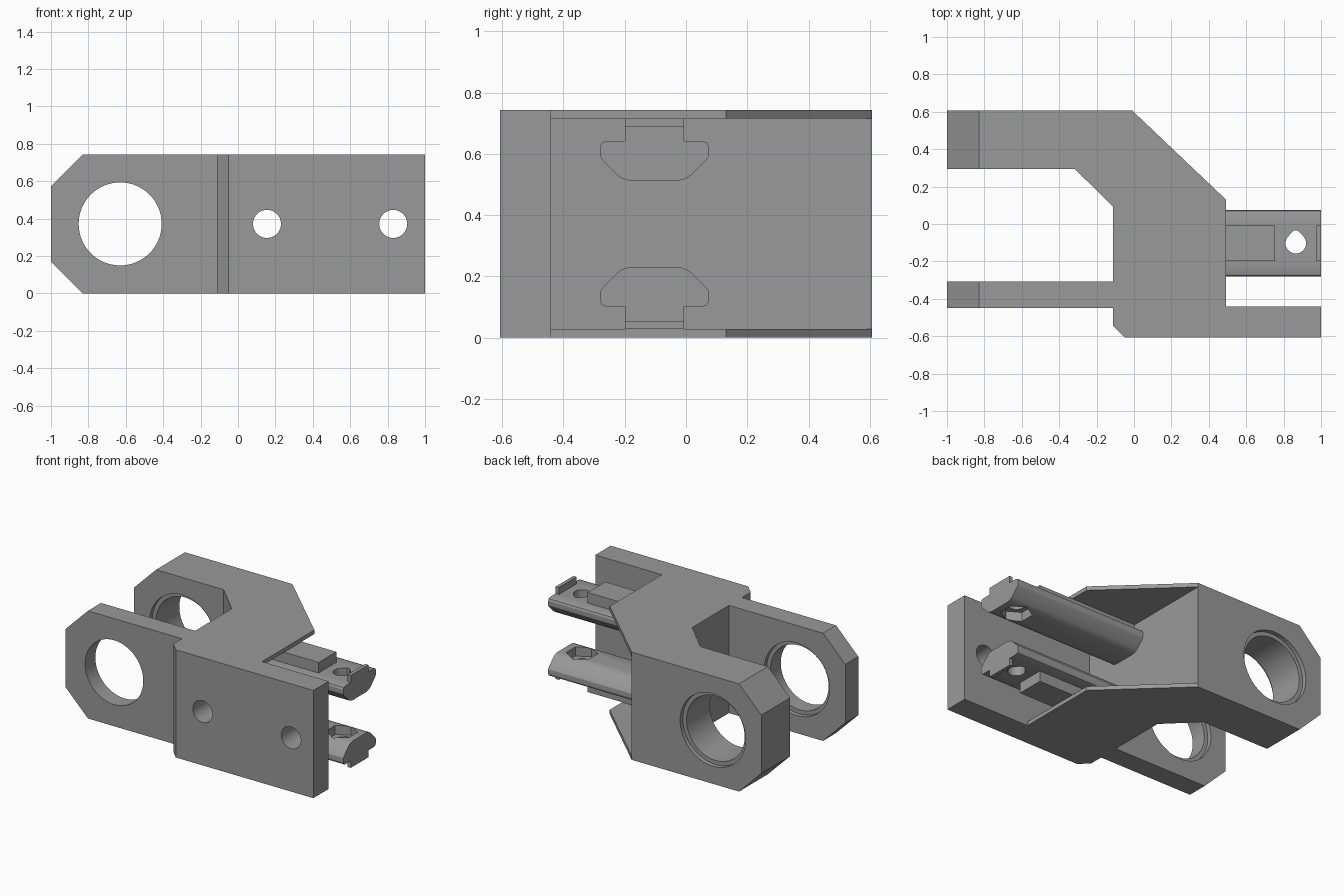
import bpy, bmesh, math

if "Cube" in bpy.data.objects:
    bpy.data.objects.remove(bpy.data.objects["Cube"])

H = 0.743          # overall height
MID = H / 2
RAIL_Y = -0.103    # rail centre line

grey = bpy.data.materials.new("plain grey")
grey.diffuse_color = (0.32, 0.32, 0.32, 1)
grey.use_nodes = True
grey.node_tree.nodes["Principled BSDF"].inputs["Base Color"].default_value = grey.diffuse_color


def prism(name, pts, axis, lo, hi):
    """Extrude a 2D outline along an axis (x: y,z / y: x,z / z: x,y)."""
    place = {"x": lambda a, b, t: (t, a, b),
             "y": lambda a, b, t: (a, t, b),
             "z": lambda a, b, t: (a, b, t)}[axis]
    bm = bmesh.new()
    low = [bm.verts.new(place(a, b, lo)) for a, b in pts]
    high = [bm.verts.new(place(a, b, hi)) for a, b in pts]
    bm.faces.new(low)
    bm.faces.new(high)
    n = len(pts)
    for i in range(n):
        j = (i + 1) % n
        bm.faces.new((low[i], low[j], high[j], high[i]))
    bmesh.ops.recalc_face_normals(bm, faces=bm.faces)
    mesh = bpy.data.meshes.new(name)
    bm.to_mesh(mesh)
    bm.free()
    mesh.materials.append(grey)
    ob = bpy.data.objects.new(name, mesh)
    bpy.context.collection.objects.link(ob)
    return ob


def rect(a0, b0, a1, b1):
    return [(a0, b0), (a1, b0), (a1, b1), (a0, b1)]


def circle(a, b, r, n=64, start=0.0):
    return [(a + r * math.cos(start + 2 * math.pi * i / n),
             b + r * math.sin(start + 2 * math.pi * i / n)) for i in range(n)]


def combine(ob, other, operation):
    mod = ob.modifiers.new("combine", "BOOLEAN")
    mod.operation, mod.solver, mod.object = operation, "EXACT", other
    bpy.context.view_layer.objects.active = ob
    bpy.ops.object.modifier_apply(modifier=mod.name)
    bpy.data.objects.remove(other)


def smooth(ob):
    bpy.ops.object.select_all(action="DESELECT")
    ob.select_set(True)
    bpy.context.view_layer.objects.active = ob
    bpy.ops.object.shade_smooth_by_angle(angle=math.radians(25))


# Forked bracket body
body = prism("bracket_body", [
    (-1, 0.607), (-0.01, 0.607), (0.492, 0.13), (0.492, -0.44), (1, -0.44),
    (1, -0.607), (-0.05, -0.607), (-0.112, -0.545), (-0.112, -0.45),
    (-1, -0.45), (-1, -0.308), (-0.112, -0.308), (-0.112, 0.092),
    (-0.315, 0.293), (-1, 0.293)], "z", 0, H)

cutters = [
    # hollow between the thin top and bottom plates
    prism("hollow", rect(-0.01, -0.44, 1.2, 0.8), "z", 0.028, H - 0.028),
    # clipped corners of the fork arms
    prism("upper_clip", [(-1.1, H - 0.27), (-0.73, H + 0.1), (-1.1, H + 0.1)], "y", -1, 1),
    prism("lower_clip", [(-1.1, 0.27), (-0.73, -0.1), (-1.1, -0.1)], "y", -1, 1),
    # large fork bore, with shallow wider seats
    prism("bore", circle(-0.63, MID, 0.222), "y", -1, 1),
    prism("back_seat", circle(-0.63, MID, 0.25), "y", 0.577, 0.7),
    prism("inner_seats", circle(-0.63, MID, 0.25), "y", -0.338, 0.323),
]
# screw holes in the front plate
for x in (0.155, 0.83):
    cutters.append(prism("screw_hole", circle(x, MID, 0.075, 40), "y", -0.8, -0.3))
for c in cutters:
    combine(body, c, "DIFFERENCE")
smooth(body)

# Rail cross-section, half of it, as (offset from centre line, height)
half = [(0.09, 0.515), (0.107, 0.521), (0.122, 0.532), (0.17, 0.58), (0.177, 0.592),
        (0.178, 0.622), (0.172, 0.636), (0.158, 0.642)]
profile = half + [(-a, b) for a, b in reversed(half)] + [(-0.075, 0.512), (0.075, 0.512)]

# Teardrop screw hole outline
hole = [p for p in circle(0.865, RAIL_Y, 0.055, 32, math.radians(135))
        if p[1] - RAIL_Y < 0.0395] + [(0.875, RAIL_Y + 0.068), (0.855, RAIL_Y + 0.068)]
hole.sort(key=lambda p: math.atan2(p[1] - RAIL_Y, p[0] - 0.865))

for name, flip in (("upper_rail", False), ("lower_rail", True)):
    fz = (lambda z: H - z) if flip else (lambda z: z)
    rail = prism(name, [(RAIL_Y + a, fz(b)) for a, b in profile], "x", -0.03, 1)
    y0, y1 = RAIL_Y - 0.096, RAIL_Y + 0.096
    # raised pad joining the plate, and the end lip
    for part, x0, x1, top in (("pad", -0.03, 0.755, 0.715), ("lip", 0.975, 1, 0.69)):
        combine(rail, prism(part, rect(x0, y0, x1, y1), "z", *sorted((fz(0.6), fz(top)))), "UNION")
    # screw hole and hexagonal nut pocket
    combine(rail, prism("hole", hole, "z", *sorted((fz(0.45), fz(0.8)))), "DIFFERENCE")
    combine(rail, prism("nut", circle(0.865, RAIL_Y, 0.1, 6, math.pi / 2), "z",
                        *sorted((fz(0.45), fz(0.575)))), "DIFFERENCE")
    smooth(rail)
